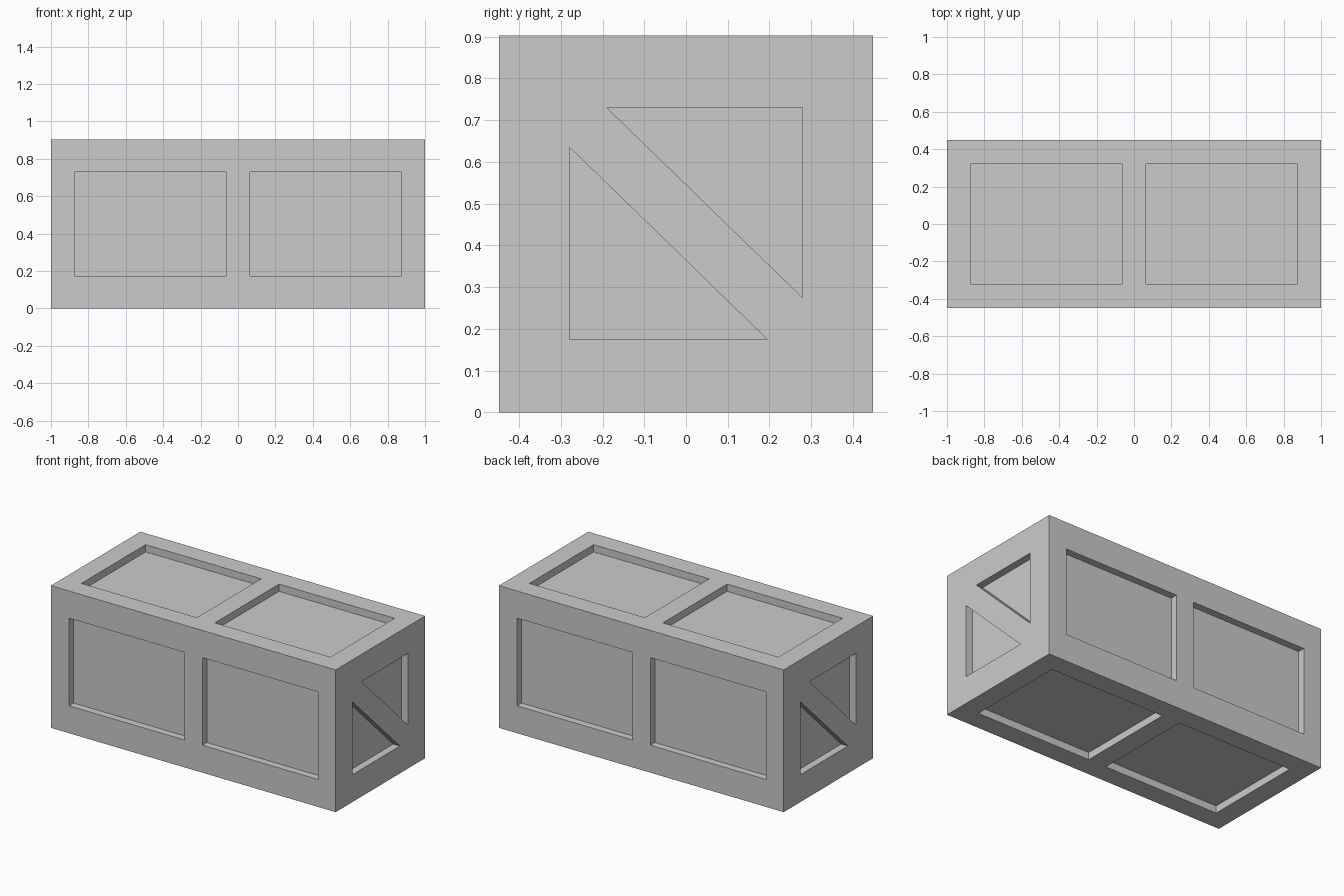
import bpy, bmesh

if "Cube" in bpy.data.objects:
    bpy.data.objects.remove(bpy.data.objects["Cube"])

X, Y, Z = 1.0, 0.448, 0.903      # half length, half depth, height
T = 0.046                        # plank thickness
W = 0.126                        # plank width
Z0, Z1 = T, Z - T                # side wall range
R0, R1 = Z0 + W + 0.002, Z1 - W - 0.001   # opening between rails
XI, YI = X - T, Y - T            # inner box half sizes


def prism(name, profile, x0, x1):
    """Extrude a (y, z) profile along x."""
    bm = bmesh.new()
    a = [bm.verts.new((x0, y, z)) for y, z in profile]
    b = [bm.verts.new((x1, y, z)) for y, z in profile]
    bm.faces.new(a)
    bm.faces.new(b[::-1])
    n = len(profile)
    for i in range(n):
        j = (i + 1) % n
        bm.faces.new((a[i], b[i], b[j], a[j]))
    bmesh.ops.recalc_face_normals(bm, faces=bm.faces)
    me = bpy.data.meshes.new(name)
    bm.to_mesh(me)
    bm.free()
    ob = bpy.data.objects.new(name, me)
    bpy.context.collection.objects.link(ob)
    return ob


def box(name, x, y, z):
    return prism(name, [(y[0], z[0]), (y[1], z[0]), (y[1], z[1]), (y[0], z[1])], *x)


def span(a, b, s):
    return tuple(sorted((a * s, b * s)))


CROSS = [(-X, -X + W), (-W / 2, W / 2), (X - W, X)]   # batten positions along x

# Inner panels
box("inner_panels", (-XI, XI), (-YI, YI), (Z0, Z1))

# Lid and floor frames
for name, z in (("floor", (0, Z0)), ("lid", (Z1, Z))):
    for s in (-1, 1):
        box(name + "_rail", (-X, X), span(Y - W, Y, s), z)
    for x in CROSS:
        box(name + "_batten", x, (-Y + W, Y - W), z)

# Front and back frames
for name, s in (("front", -1), ("back", 1)):
    y = span(YI, Y, s)
    box(name + "_lower_rail", (-X, X), y, (Z0, R0))
    box(name + "_upper_rail", (-X, X), y, (R1, Z1))
    for x in CROSS:
        box(name + "_post", x, y, (R0, R1))

# End frames with diagonal brace; the left end is the right end turned half around
P = YI - W + 0.003
brace = [(-P, 0.635), (-P, R1), (-0.19, R1), (P, 0.275), (P, R0), (0.195, R0)]
for name, s in (("left", -1), ("right", 1)):
    x = span(XI, X, s)
    box(name + "_lower_rail", x, (-YI, YI), (Z0, R0))
    box(name + "_upper_rail", x, (-YI, YI), (R1, Z1))
    for t in (-1, 1):
        box(name + "_post", x, span(P, YI, t), (R0, R1))
    prism(name + "_brace", [(y * s, z) for y, z in brace], *x)
